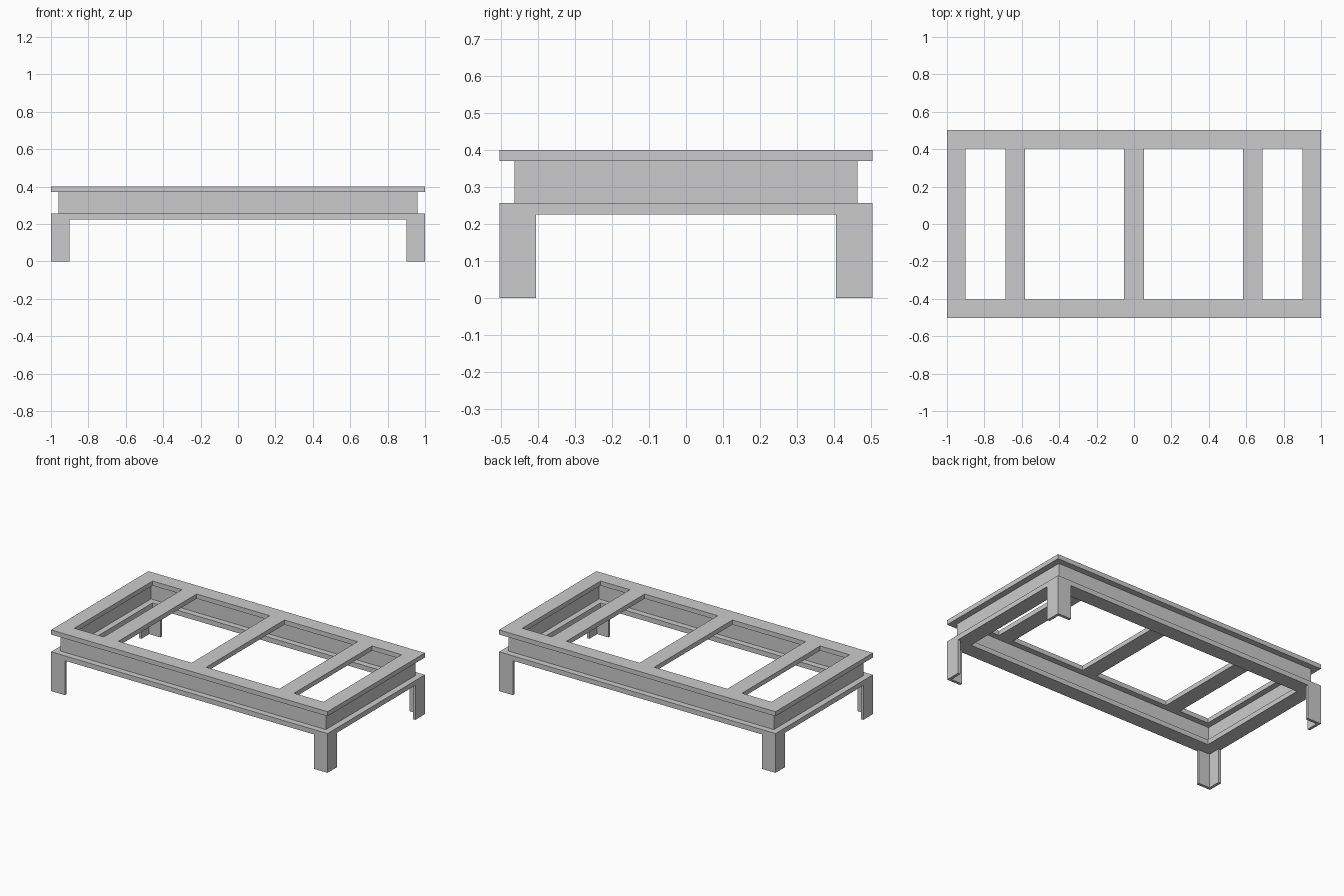
import bpy, bmesh

if "Cube" in bpy.data.objects:
    bpy.data.objects.remove(bpy.data.objects["Cube"])

HX, HY = 1.0, 0.503      # half length and half depth
W = 0.099                # flange and leg width


def mesh_object(name, bm):
    bmesh.ops.recalc_face_normals(bm, faces=bm.faces[:])
    me = bpy.data.meshes.new(name)
    bm.to_mesh(me)
    bm.free()
    ob = bpy.data.objects.new(name, me)
    bpy.context.collection.objects.link(ob)
    return ob


def extrude_up(bm, faces, height):
    res = bmesh.ops.extrude_face_region(bm, geom=faces)
    verts = [g for g in res["geom"] if isinstance(g, bmesh.types.BMVert)]
    bmesh.ops.translate(bm, verts=verts, vec=(0, 0, height))


def prism(name, points, z0, z1):
    bm = bmesh.new()
    face = bm.faces.new([bm.verts.new((x, y, z0)) for x, y in points])
    extrude_up(bm, [face], z1 - z0)
    return mesh_object(name, bm)


def frame(name, hx, hy, width, z0, z1):
    """Rectangular ring with mitred corners."""
    bm = bmesh.new()
    signs = [(-1, -1), (1, -1), (1, 1), (-1, 1)]
    outer = [bm.verts.new((sx * hx, sy * hy, z0)) for sx, sy in signs]
    inner = [bm.verts.new((sx * (hx - width), sy * (hy - width), z0)) for sx, sy in signs]
    faces = [bm.faces.new((outer[i], outer[(i + 1) % 4], inner[(i + 1) % 4], inner[i]))
             for i in range(4)]
    extrude_up(bm, faces, z1 - z0)
    return mesh_object(name, bm)


# Stacked frames: I-beam like rim made of two flanges and a web
frame("top_frame", HX, HY, W, 0.37, 0.40)
frame("apron_web", HX - 0.04, HY - 0.04, 0.02, 0.257, 0.37)
frame("lower_frame", HX, HY, W, 0.225, 0.257)

# Flat slats across the top frame
for label, cx in (("left", -0.635), ("middle", 0.0), ("right", 0.635)):
    y = HY - W
    prism(f"{label}_slat",
          [(cx - 0.053, -y), (cx + 0.053, -y), (cx + 0.053, y), (cx - 0.053, y)],
          0.37, 0.40)

# Angle-section legs at the corners
T = 0.018
profile = [(0, 0), (W, 0), (W, T), (T, T), (T, W), (0, W)]
for xl, sx in (("left", -1), ("right", 1)):
    for yl, sy in (("front", -1), ("back", 1)):
        prism(f"{yl}_{xl}_leg",
              [(sx * (HX - u), sy * (HY - v)) for u, v in profile], 0.0, 0.225)
